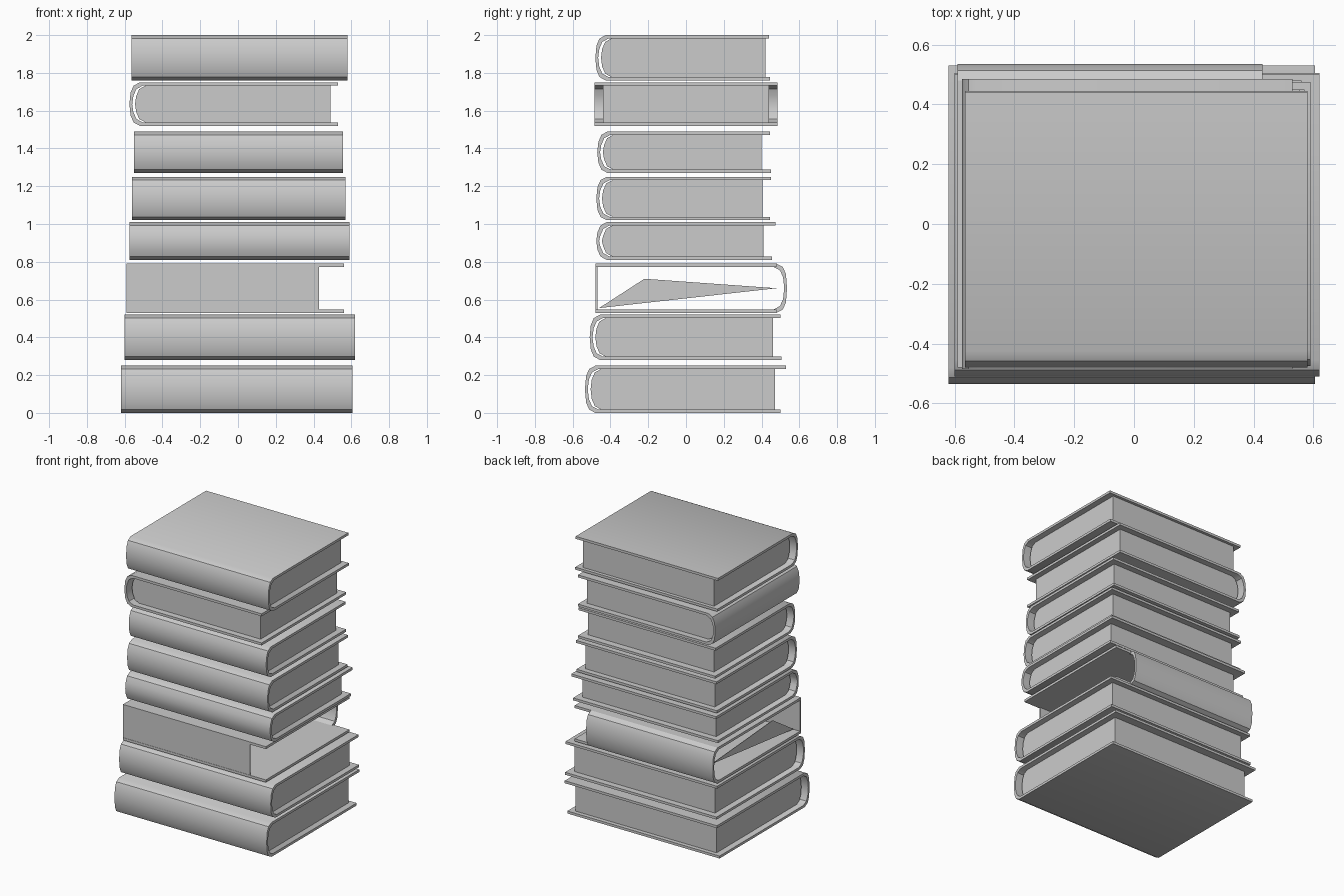
import bpy, bmesh

if "Cube" in bpy.data.objects:
    bpy.data.objects.remove(bpy.data.objects["Cube"])

T = 0.018       # cover board thickness
END = 0.045     # page recess at both ends


def prism(name, profile, u0, u1, place):
    """Extrude a closed (depth, height) profile along the book length."""
    bm = bmesh.new()
    rings = [[bm.verts.new(place(u, v, z)) for v, z in profile] for u in (u0, u1)]
    n = len(profile)
    for i in range(n):
        j = (i + 1) % n
        bm.faces.new((rings[0][i], rings[0][j], rings[1][j], rings[1][i]))
    for r in rings:
        bm.faces.new(r)
    bmesh.ops.recalc_face_normals(bm, faces=bm.faces[:])
    me = bpy.data.meshes.new(name)
    bm.to_mesh(me)
    bm.free()
    ob = bpy.data.objects.new(name, me)
    bpy.context.collection.objects.link(ob)
    bpy.context.view_layer.objects.active = ob
    ob.select_set(True)
    bpy.ops.object.shade_smooth_by_angle(angle=0.6)
    ob.select_set(False)
    return ob


def spine_curve(v, z0, z1):
    """Rounded spine side, from top to bottom."""
    k = [(0.055, 0.0), (0.022, 0.018), (0.006, 0.055)]
    top = [(v + a, z1 - b) for a, b in k]
    bot = [(v + a, z0 + b) for a, b in reversed(k)]
    return top + [(v, (z0 + z1) / 2)] + bot


PLACE = {
    "front": lambda u, v, z: (u, v, z),
    "back": lambda u, v, z: (u, -v, z),
    "left": lambda u, v, z: (v, u, z),
}


def book(i, side, z0, z1, u0, u1, v0, v_top, v_bot, v_pages):
    place = PLACE[side]
    # one-piece cover wrapping around the spine
    outer = [(v_top, z1)] + spine_curve(v0, z0, z1) + [(v_bot, z0)]
    inner = [(v_top, z1 - T)] + spine_curve(v0 + 0.015, z0 + T, z1 - T) + [(v_bot, z0 + T)]
    if v_pages is not None:
        prism(f"book_{i}_cover", outer + inner[::-1], u0, u1, place)
        # page block with rounded back
        pages = [(v_pages, z1 - T)] + spine_curve(v0 + 0.03, z0 + T, z1 - T) + [(v_pages, z0 + T)]
        prism(f"book_{i}_pages", pages, u0 + END, u1 - END, place)
        return
    # hollow book: two boards, shorter spine and a thin page edge sheet
    e = v0 + 0.055
    for nm, z in (("top", z1 - T), ("bottom", z0)):
        prism(f"book_{i}_{nm}_board", [(e, z), (v_top, z), (v_top, z + T), (e, z + T)], u0, u1, place)
    prism(f"book_{i}_spine", outer[1:-1] + inner[1:-1][::-1], u0, 0.43, place)
    a, b = v_top - 0.012, v_top - 0.002
    prism(f"book_{i}_page_edge", [(a, z0 + T), (b, z0 + T), (b, z1 - T), (a, z1 - T)], u0, 0.43, place)
    # loose sliver of page end inside
    prism(f"book_{i}_page_sliver", [(0.46, 0.555), (0.22, 0.71), (-0.48, 0.66)], u0 + END, u0 + END + 0.004, place)


# spine side, z range, length range, spine depth, top / bottom board edge, page edge
BOOKS = [
    ("front", 0.00, 0.25, -0.62, 0.605, -0.535, 0.53, 0.50, 0.47),
    ("front", 0.28, 0.52, -0.60, 0.62, -0.51, 0.50, 0.505, 0.46),
    ("back", 0.53, 0.79, -0.59, 0.56, -0.535, 0.48, 0.48, None),
    ("front", 0.81, 1.01, -0.575, 0.59, -0.475, 0.475, 0.455, 0.41),
    ("front", 1.02, 1.25, -0.56, 0.57, -0.475, 0.45, 0.445, 0.405),
    ("front", 1.27, 1.49, -0.55, 0.555, -0.47, 0.445, 0.45, 0.40),
    ("left", 1.52, 1.75, -0.485, 0.485, -0.575, 0.53, 0.53, 0.49),
    ("front", 1.76, 2.00, -0.565, 0.58, -0.48, 0.44, 0.445, 0.42),
]
for i, b in enumerate(BOOKS, 1):
    book(i, *b)
